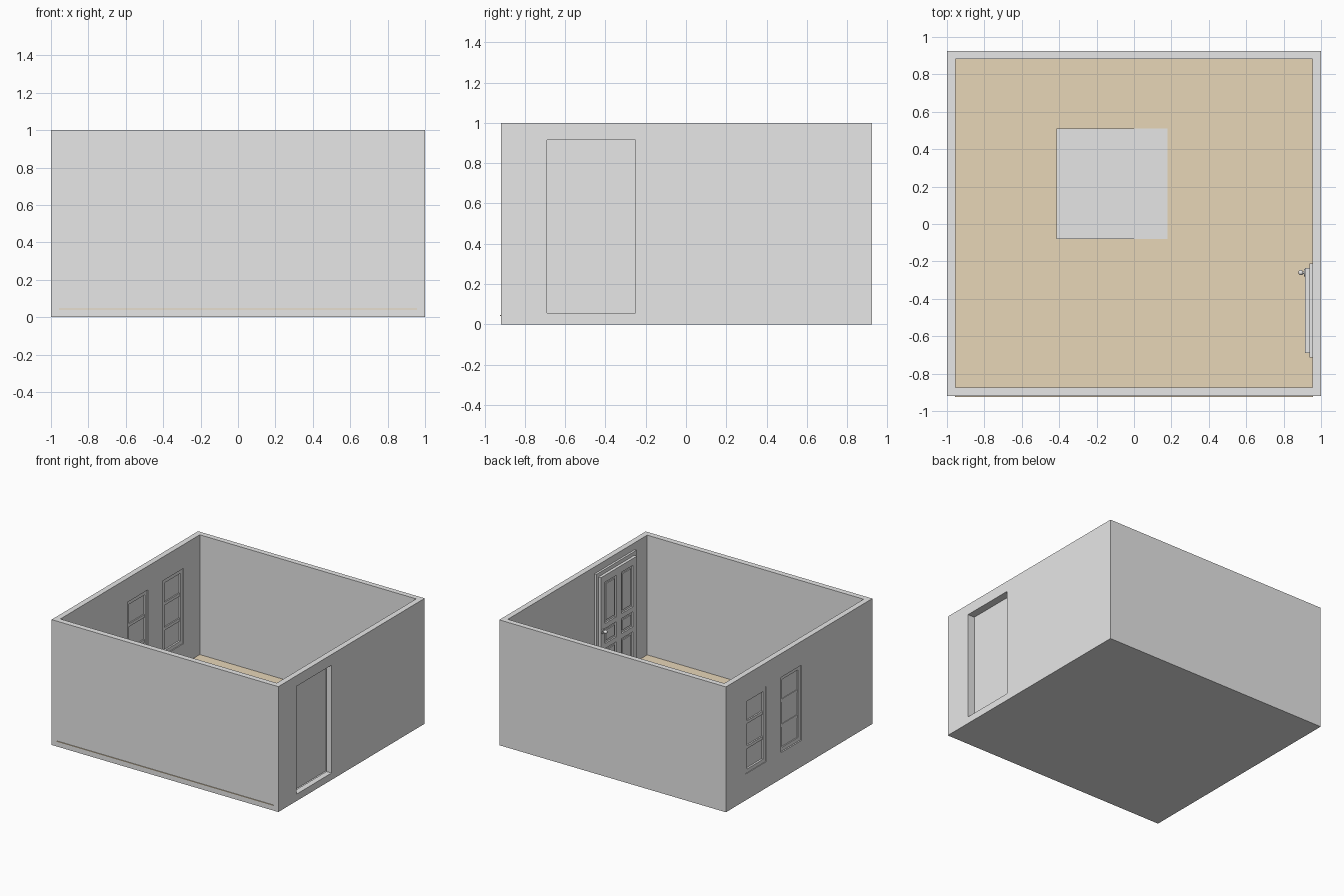
import bpy, bmesh, math
from mathutils import Vector

if "Cube" in bpy.data.objects:
    bpy.data.objects.remove(bpy.data.objects["Cube"])


def material(name, rgb):
    m = bpy.data.materials.new(name)
    m.diffuse_color = (*rgb, 1)
    m.use_nodes = True
    m.node_tree.nodes["Principled BSDF"].inputs["Base Color"].default_value = m.diffuse_color
    return m


GREY = material("plain grey", (0.8, 0.8, 0.8))
TAN = material("floor tan", (0.92, 0.77, 0.55))


def box(name, x, y, z, mat=GREY):
    """Axis-aligned box from (min, max) ranges."""
    bm = bmesh.new()
    bmesh.ops.create_cube(bm, size=1)
    for v in bm.verts:
        v.co = Vector(r[0] + (c + 0.5) * (r[1] - r[0])
                      for c, r in zip(v.co, (x, y, z)))
    me = bpy.data.meshes.new(name)
    bm.to_mesh(me)
    bm.free()
    me.materials.append(mat)
    ob = bpy.data.objects.new(name, me)
    bpy.context.collection.objects.link(ob)
    return ob


def cut(ob, cutters):
    """Subtract the cutters, bake the result and remove them."""
    for c in cutters:
        mod = ob.modifiers.new("cut", 'BOOLEAN')
        mod.operation, mod.solver, mod.object = 'DIFFERENCE', 'EXACT', c
    dg = bpy.context.evaluated_depsgraph_get()
    me = bpy.data.meshes.new_from_object(ob.evaluated_get(dg))
    ob.modifiers.clear()
    ob.data = me
    for c in cutters:
        bpy.data.objects.remove(c)


def ring(name, x, y, z, side, top, bottom):
    """Rectangular frame in a wall facing x."""
    ob = box(name, x, y, z)
    cut(ob, [box("cutter", (x[0] - 1, x[1] + 1), (y[0] + side, y[1] - side),
                 (z[0] + bottom, z[1] - top))])
    return ob


# Room shell with door and window openings
WINDOWS = [(-0.03, 0.23), (0.42, 0.68)]
WZ = (0.21, 0.81)
shell = box("room_walls", (-1, 1), (-0.92, 0.925), (0, 1))
cutters = [box("cutter", (-0.955, 0.955), (-0.875, 0.882), (0.04, 1.2)),
           box("cutter", (0.9, 1.1), (-0.69, -0.25), (0.055, 0.915))]
cutters += [box("cutter", (-1.1, -0.9), w, WZ) for w in WINDOWS]
cut(shell, cutters)

# Floor, showing as a thin lip at the front
box("floor", (-0.957, 0.957), (-0.925, 0.884), (0.04, 0.045), TAN)

# Slightly tilted floor mat
mat_ob = box("floor_mat", (-0.415, 0.18), (-0.08, 0.51), (0.046, 0.05))
for v in mat_ob.data.vertices:
    if v.co.x < 0:
        v.co.z += 0.01

# Windows: frame, two crossbars and a pane
for i, (y0, y1) in enumerate(WINDOWS):
    xo = -0.995 + 0.006 * (1 - i)
    ring(f"window_frame_{i}", (xo, -0.962), (y0, y1), WZ, 0.03, 0.03, 0.03)
    for k in (1, 2):
        zc = WZ[0] + (WZ[1] - WZ[0]) * k / 3
        box(f"window_bar_{i}_{k}", (xo + 0.004, -0.966),
            (y0 + 0.03, y1 - 0.03), (zc - 0.012, zc + 0.012))
    box(f"window_pane_{i}", (-0.98, -0.975),
        (y0 + 0.03, y1 - 0.03), (WZ[0] + 0.03, WZ[1] - 0.03))

# Door casing on the inside wall
ring("door_casing", (0.938, 0.956), (-0.715, -0.21), (0.045, 0.945),
     0.025, 0.03, 0.005)

# Six-panel door leaf
door = box("door", (0.915, 0.94), (-0.69, -0.235), (0.05, 0.915))
cols = [(-0.64, -0.495), (-0.43, -0.285)]
rows = [(0.09, 0.33), (0.37, 0.49), (0.53, 0.86)]
cut(door, [box("cutter", (0.9, 0.927), c, r) for c in cols for r in rows])
for i, c in enumerate(cols):
    for j, r in enumerate(rows):
        box(f"door_panel_{i}_{j}", (0.92, 0.93), (c[0] + 0.02, c[1] - 0.02),
            (r[0] + 0.02, r[1] - 0.02))

# Door knob with stem and rose
for name, x, r, d in (("knob_rose", 0.912, 0.02, 0.006),
                      ("knob_stem", 0.904, 0.007, 0.024)):
    bpy.ops.mesh.primitive_cylinder_add(
        vertices=20, radius=r, depth=d, location=(x, -0.26, 0.48),
        rotation=(0, math.pi / 2, 0))
    bpy.context.object.name = name
    bpy.context.object.data.materials.append(GREY)
    bpy.ops.object.shade_smooth_by_angle()
bpy.ops.mesh.primitive_uv_sphere_add(segments=20, ring_count=12, radius=0.014,
                                     location=(0.892, -0.26, 0.48))
bpy.context.object.name = "door_knob"
bpy.context.object.data.materials.append(GREY)
bpy.ops.object.shade_smooth()
